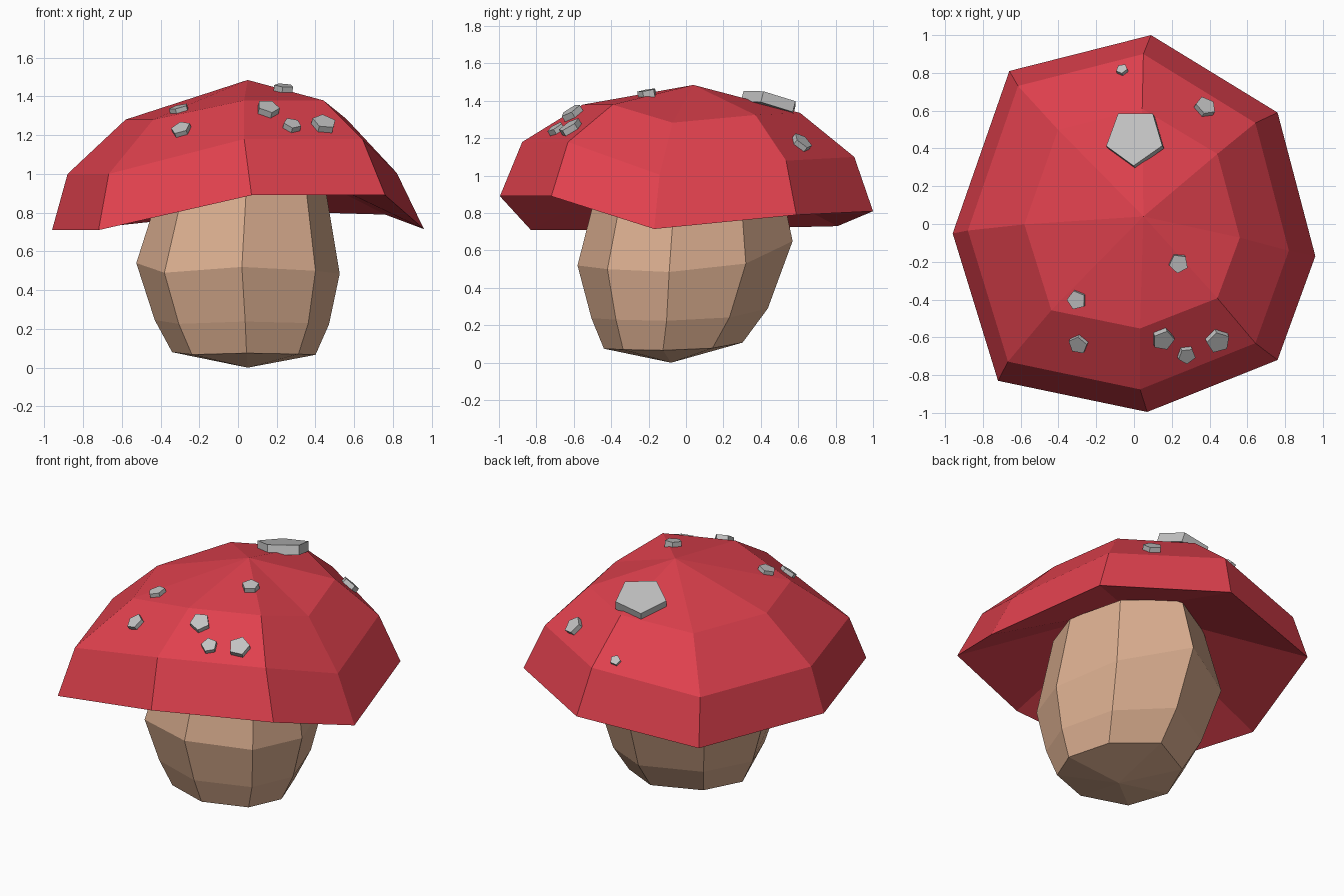
import bpy, bmesh, math
from mathutils import Vector
from mathutils.bvhtree import BVHTree

if "Cube" in bpy.data.objects:
    bpy.data.objects.remove(bpy.data.objects["Cube"])


def material(name, rgb):
    m = bpy.data.materials.new(name)
    m.diffuse_color = (*rgb, 1)
    m.use_nodes = True
    m.node_tree.nodes["Principled BSDF"].inputs["Base Color"].default_value = m.diffuse_color
    return m


RED = material("cap red", (0.74, 0.052, 0.075))
TAN = material("stem tan", (0.70, 0.42, 0.275))
GREY = material("spot grey", (0.54, 0.54, 0.54))


def finish(bm, name, mat):
    bmesh.ops.recalc_face_normals(bm, faces=bm.faces)
    me = bpy.data.meshes.new(name)
    bm.to_mesh(me)
    me.materials.append(mat)
    ob = bpy.data.objects.new(name, me)
    bpy.context.collection.objects.link(ob)
    return ob


def lathe(rings, bottom, top):
    """Closed body from a stack of rings, pointed at both ends."""
    bm = bmesh.new()
    loops = [[bm.verts.new(p) for p in r] for r in rings]
    n = len(loops[0])
    for a, b in zip(loops, loops[1:]):
        for i in range(n):
            j = (i + 1) % n
            bm.faces.new((a[i], a[j], b[j], b[i]))
    for tip, loop in ((bottom, loops[0]), (top, loops[-1])):
        v = bm.verts.new(tip)
        for i in range(n):
            bm.faces.new((v, loop[i], loop[(i + 1) % n]))
    return bm


def layer(base, kx, dx, ky, dy, kz, dz):
    """Scaled and shifted copy of a base ring."""
    return [(x * kx + dx, y * ky + dy, z * kz + dz) for x, y, z in base]


# Cap: uneven eight-sided rim, domed above and hollowed below
rim = [(0.09, 1.0, 0.81), (0.76, 0.59, 0.79), (0.96, -0.17, 0.715), (0.76, -0.72, 0.89),
       (0.07, -0.995, 0.89), (-0.72, -0.83, 0.71), (-0.96, -0.05, 0.71), (-0.66, 0.81, 0.73)]
cap_bm = lathe([rim,
                layer(rim, 0.885, -0.03, 0.89, 0.01, 1, 0.29),
                layer(rim, 0.594, -0.01, 0.583, 0.027, 0.55, 0.89)],
               (0.05, 0.0, 1.15), (0.05, 0.04, 1.485))
finish(cap_bm, "cap", RED)
cap_tree = BVHTree.FromBMesh(cap_bm)

# Stem: eight-sided barrel given by its widest ring
belly = [(0.02, -0.58, 0.52), (0.40, -0.42, 0.50), (0.525, -0.09, 0.485), (0.40, 0.32, 0.53),
         (0.02, 0.57, 0.65), (-0.38, 0.35, 0.60), (-0.525, -0.05, 0.54), (-0.38, -0.42, 0.49)]
stem_bm = lathe([layer(belly, 0.705, 0.03, 0.645, -0.065, 0.25, -0.055),
                 layer(belly, 0.857, 0.02, 0.82, -0.03, 0.4, 0.03),
                 belly,
                 layer(belly, 0.79, 0.03, 0.835, 0.02, 0.2, 0.87)],
                (0.05, -0.08, 0.0), (0.05, 0.0, 1.1))
finish(stem_bm, "stem", TAN)

# Spots: five-sided plates resting on the cap (x, y, radius, turn, height)
spots = [(0.01, 0.45, 0.158, -92, 0.045), (0.37, 0.61, 0.058, 115, 0.03),
         (-0.06, 0.81, 0.032, -90, 0.02), (0.235, -0.205, 0.052, -170, 0.03),
         (-0.30, -0.40, 0.052, -110, 0.025), (-0.29, -0.63, 0.053, 90, 0.025),
         (0.15, -0.60, 0.06, 0, 0.035), (0.275, -0.685, 0.048, -90, 0.03),
         (0.44, -0.61, 0.064, 100, 0.035)]
for k, (x, y, r, turn, h) in enumerate(spots):
    p, n, _, _ = cap_tree.ray_cast(Vector((x, y, 3)), Vector((0, 0, -1)))
    u = (Vector((1, 0, 0)) - n * n.x).normalized()
    v = n.cross(u)
    bm = bmesh.new()
    rows = []
    for lift in (-0.015, h):
        row = []
        for i in range(5):
            a = math.radians(turn + 72 * i)
            row.append(bm.verts.new(p + n * lift + (u * math.cos(a) + v * math.sin(a)) * r))
        rows.append(row)
        bm.faces.new(row)
    for i in range(5):
        j = (i + 1) % 5
        bm.faces.new((rows[0][i], rows[0][j], rows[1][j], rows[1][i]))
    finish(bm, f"spot_{k + 1}", GREY)
    bm.free()
cap_bm.free()
stem_bm.free()
